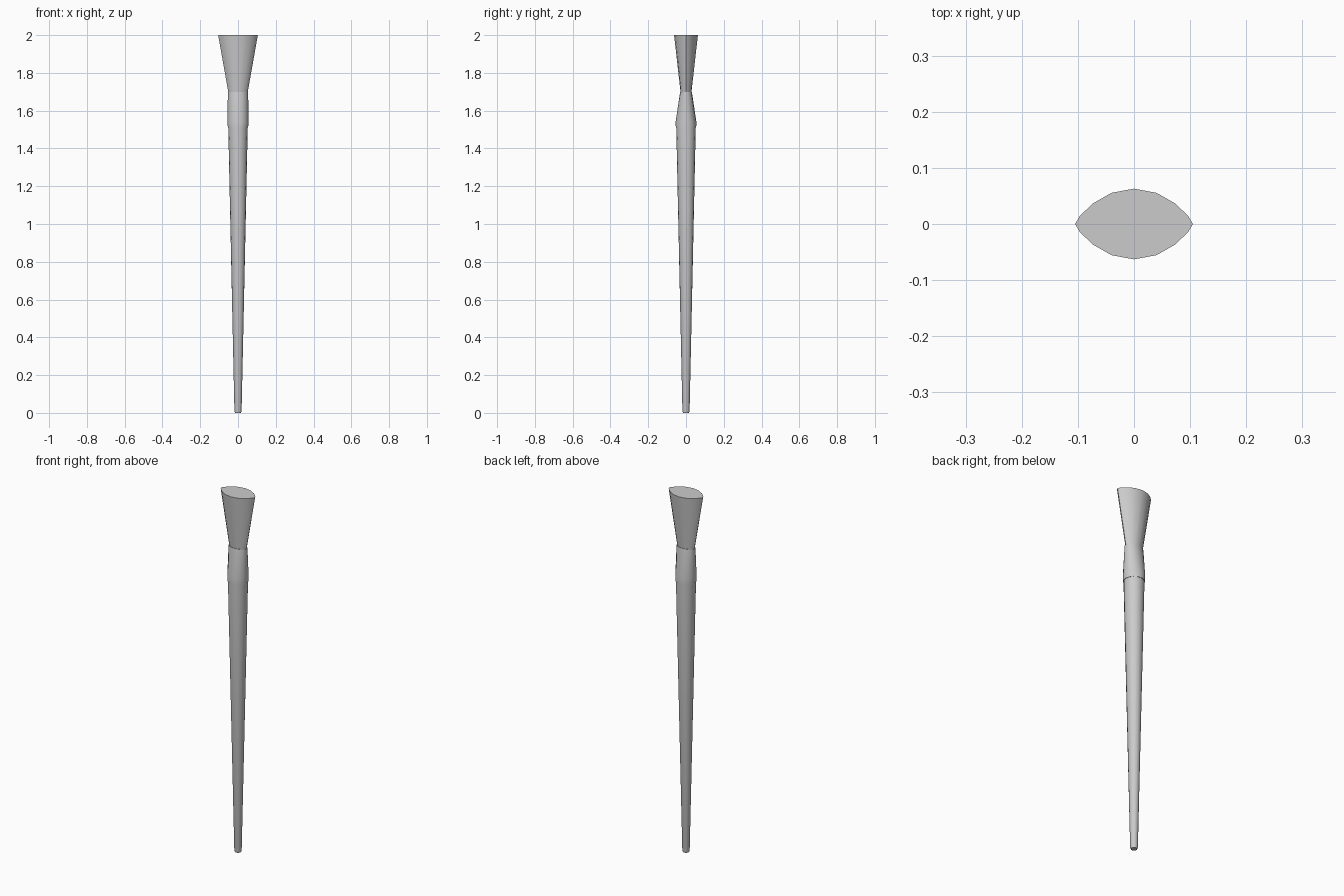
import bpy, bmesh, math

if "Cube" in bpy.data.objects:
    bpy.data.objects.remove(bpy.data.objects["Cube"])

SIDES = 16


def loft(name, rings, smooth_angle=40):
    """Skin a stack of rings (z, half width x, half depth y, lens factor)."""
    bm = bmesh.new()
    loops = []
    for z, rx, ry, lens in rings:
        loop = []
        for i in range(SIDES):
            a = 2 * math.pi * i / SIDES
            s = math.sin(a)
            # lens > 0 pinches the ellipse into pointed ends
            y = ry * math.copysign(abs(s) ** (1 + lens), s) if abs(s) > 1e-6 else 0
            loop.append(bm.verts.new((rx * math.cos(a), y, z)))
        loops.append(loop)
    for lo, hi in zip(loops, loops[1:]):
        for i in range(SIDES):
            j = (i + 1) % SIDES
            bm.faces.new((lo[i], lo[j], hi[j], hi[i]))
    bm.faces.new(loops[0][::-1])
    bm.faces.new(loops[-1])
    mesh = bpy.data.meshes.new(name)
    bm.to_mesh(mesh)
    bm.free()
    obj = bpy.data.objects.new(name, mesh)
    bpy.context.collection.objects.link(obj)
    bpy.ops.object.select_all(action='DESELECT')
    obj.select_set(True)
    bpy.context.view_layer.objects.active = obj
    bpy.ops.object.shade_smooth_by_angle(angle=math.radians(smooth_angle))
    return obj


# Long tapered round handle with a softened butt end
loft("handle", [(0, 0.016, 0.016, 0), (0.01, 0.019, 0.019, 0),
                (1.53, 0.052, 0.052, 0)])

# Metal ferrule, round at the handle and pinched flat at the bristles
loft("ferrule", [(1.51, 0.054, 0.054, 0), (1.54, 0.055, 0.055, 0),
                 (1.70, 0.054, 0.031, 0)])

# Flared bristle head with a lens-shaped flat top
loft("bristles", [(1.69, 0.050, 0.028, 0.2), (2.0, 0.105, 0.063, 0.6)])
